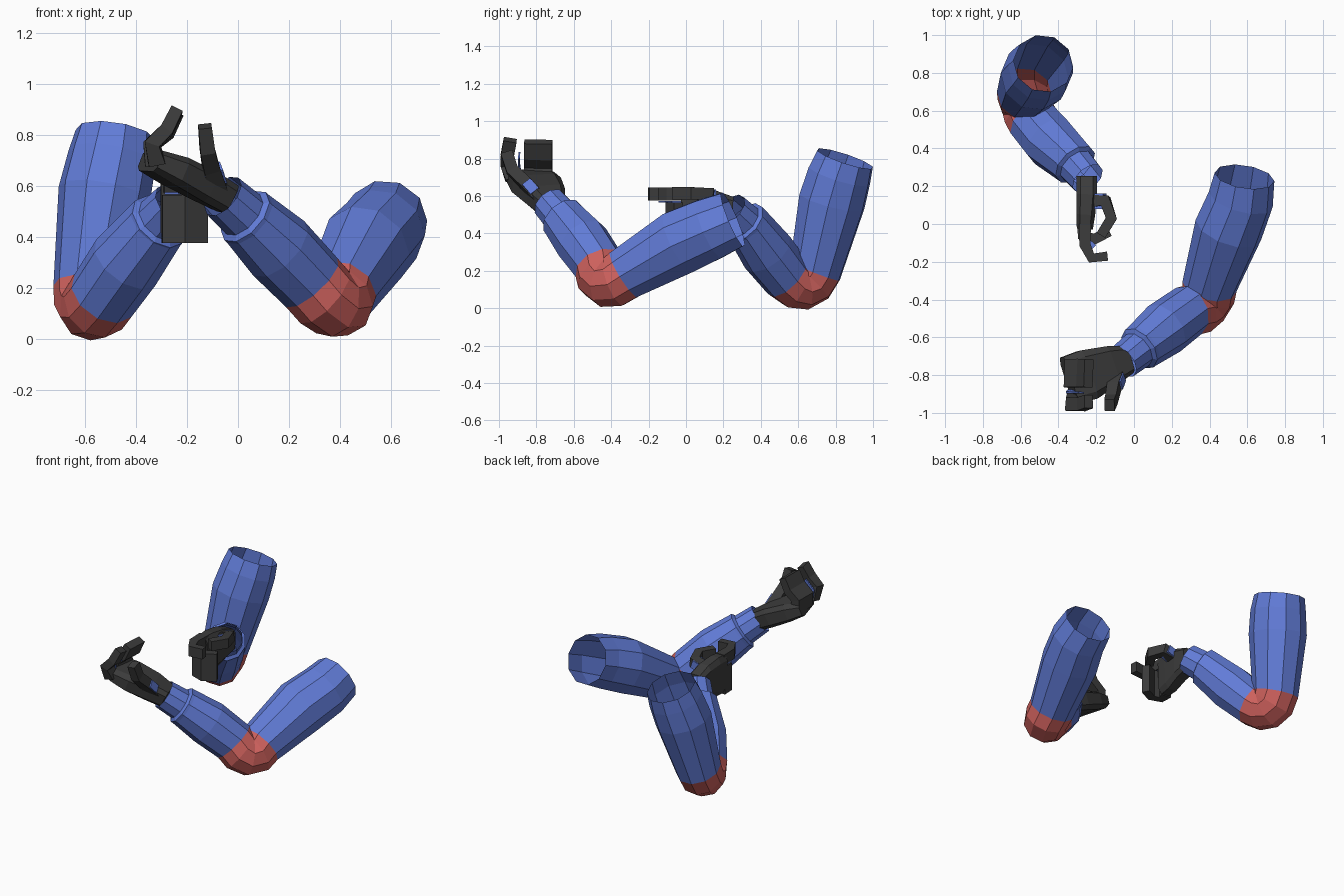
import bpy, bmesh, math
from mathutils import Vector

cube = bpy.data.objects.get("Cube")
if cube:
    bpy.data.objects.remove(cube, do_unlink=True)


def material(name, rgb):
    m = bpy.data.materials.new(name)
    m.use_nodes = True
    m.diffuse_color = (*rgb, 1)
    m.node_tree.nodes["Principled BSDF"].inputs["Base Color"].default_value = (*rgb, 1)
    return m


BLUE = material("sleeve blue", (0.12, 0.20, 0.68))
RED = material("elbow red", (0.62, 0.12, 0.11))
BLACK = material("glove black", (0.045, 0.045, 0.045))


def sweep(name, path, sizes, ref, outline, mats, caps=True, red=()):
    """Skin an outline along a path; faces of the spans in red use slot 1."""
    path = [Vector(p) for p in path]
    bm = bmesh.new()
    rings = []
    for i, p in enumerate(path):
        a = path[max(i - 1, 0)]
        b = path[min(i + 1, len(path) - 1)]
        before, after = (p - a).normalized(), (b - p).normalized()
        t = (before + after).normalized()
        x = (ref - t * ref.dot(t)).normalized()
        y = t.cross(x)
        w, h = sizes[i]
        rings.append([bm.verts.new(p + x * u * w + y * v * h) for u, v in outline])
    n = len(outline)
    for i in range(len(rings) - 1):
        for k in range(n):
            j = (k + 1) % n
            f = bm.faces.new((rings[i][k], rings[i][j], rings[i + 1][j], rings[i + 1][k]))
            f.material_index = 1 if i in red else 0
    if caps:
        bm.faces.new(rings[0][::-1])
        bm.faces.new(rings[-1])
    mesh = bpy.data.meshes.new(name)
    bm.to_mesh(mesh)
    bm.free()
    for m in mats:
        mesh.materials.append(m)
    ob = bpy.data.objects.new(name, mesh)
    bpy.context.collection.objects.link(ob)
    return ob


ROUND = [(math.cos(k * math.tau / 10), math.sin(k * math.tau / 10)) for k in range(10)]
BOX = [(-0.5, -0.5), (0.5, -0.5), (0.5, 0.5), (-0.5, 0.5)]
SOFT = [(-0.5, -0.3), (-0.36, -0.5), (0.36, -0.5), (0.5, -0.3),
        (0.5, 0.3), (0.36, 0.5), (-0.36, 0.5), (-0.5, 0.3)]


def sleeve(side, upper, corner, fore):
    """Upper arm, curved elbow and forearm with a stepped cuff."""
    upper, fore = [Vector(p) for p in upper], [Vector(p) for p in fore]
    corner = Vector(corner)
    u0, f0 = upper[-1], fore[0]
    bend = [u0 * (1 - s) ** 2 + corner * 2 * s * (1 - s) + f0 * s * s
            for s in (0.25, 0.5, 0.75)]
    cuff, wrist = fore[-2:]
    lip = cuff.lerp(wrist, 0.12)
    path = upper + bend + fore[:-1] + [lip, cuff.lerp(wrist, 0.2), wrist]
    radii = [0.16, 0.175, 0.183, 0.146, 0.143, 0.137, 0.14,
             0.14, 0.147, 0.125, 0.125, 0.102, 0.095]
    normal = (upper[0] - u0).cross(wrist - f0).normalized()
    sweep(side + "_sleeve", path, [(r, r) for r in radii], normal, ROUND,
          [BLUE, RED], caps=False, red=range(3, 7))


def chain(name, path, w, t, ref):
    last = len(path) - 1
    sizes = [(w, t * (1 - 0.25 * i / last)) for i in range(last + 1)]
    sweep(name, path, sizes, ref, BOX, [BLACK])


def hand(side, across, palm, palm_sizes, fingers, index, thumb, finger_width):
    """Glove with a joined block of three fingers, an index finger and a thumb."""
    across = Vector(across).normalized()
    sweep(side + "_palm", palm, palm_sizes, across, SOFT, [BLACK])
    chain(side + "_joined_fingers", fingers, finger_width, 0.07, across)
    chain(side + "_index_finger", index, 0.07, 0.065, across)
    chain(side + "_thumb", thumb, 0.065, 0.07, across)
    # blue lining at the thumb root and between the fingers
    a, b = Vector(thumb[0]), Vector(thumb[1])
    sweep(side + "_thumb_lining", [a.lerp(b, 0.3), a.lerp(b, 0.95)],
          [(0.055, 0.082)] * 2, across, BOX, [BLUE])
    gap = [Vector(p).lerp(Vector(q), 0.5) + across * (finger_width - 0.07) / 4
           for p, q in zip(fingers[:3], index[:3])]
    sweep(side + "_finger_lining", gap, [(0.009, 0.05)] * 3, across, BOX, [BLUE])


# left arm, palm turned up
sleeve("left",
       [(0.585, 0.25, 0.475), (0.565, 0.13, 0.425), (0.50, -0.03, 0.355), (0.40, -0.33, 0.18)],
       (0.40, -0.45, 0.08),
       [(0.29, -0.46, 0.22), (0.16, -0.555, 0.355), (0.04, -0.65, 0.47), (-0.06, -0.73, 0.56)])
hand("left", (0, -1, 0.1),
     [(-0.04, -0.72, 0.55), (-0.13, -0.75, 0.60), (-0.25, -0.80, 0.66), (-0.345, -0.83, 0.70)],
     [(0.15, 0.12), (0.21, 0.13), (0.27, 0.12), (0.26, 0.09)],
     [(-0.33, -0.79, 0.68), (-0.34, -0.79, 0.76), (-0.28, -0.79, 0.81), (-0.24, -0.79, 0.89)],
     [(-0.32, -0.93, 0.69), (-0.335, -0.955, 0.77), (-0.28, -0.955, 0.82), (-0.24, -0.94, 0.90)],
     [(-0.08, -0.79, 0.59), (-0.105, -0.86, 0.67), (-0.12, -0.93, 0.74), (-0.13, -0.96, 0.835)],
     0.15)

# right arm, palm turned inward
sleeve("right",
       [(-0.48, 0.85, 0.80), (-0.495, 0.82, 0.71), (-0.525, 0.78, 0.57), (-0.58, 0.69, 0.20)],
       (-0.59, 0.64, 0.07),
       [(-0.53, 0.54, 0.17), (-0.44, 0.435, 0.30), (-0.32, 0.325, 0.45), (-0.245, 0.24, 0.53)])
hand("right", (0, 0, 1),
     [(-0.25, 0.25, 0.52), (-0.25, 0.16, 0.525), (-0.255, 0.06, 0.515), (-0.26, -0.02, 0.51)],
     [(0.15, 0.11), (0.21, 0.11), (0.26, 0.10), (0.26, 0.085)],
     [(-0.265, 0.0, 0.47), (-0.27, -0.06, 0.47), (-0.21, -0.08, 0.47), (-0.13, -0.04, 0.47)],
     [(-0.26, 0.0, 0.61), (-0.26, -0.11, 0.61), (-0.225, -0.18, 0.61), (-0.14, -0.17, 0.61)],
     [(-0.24, 0.12, 0.58), (-0.15, 0.12, 0.61), (-0.12, 0.03, 0.615), (-0.175, -0.06, 0.615)],
     0.19)
